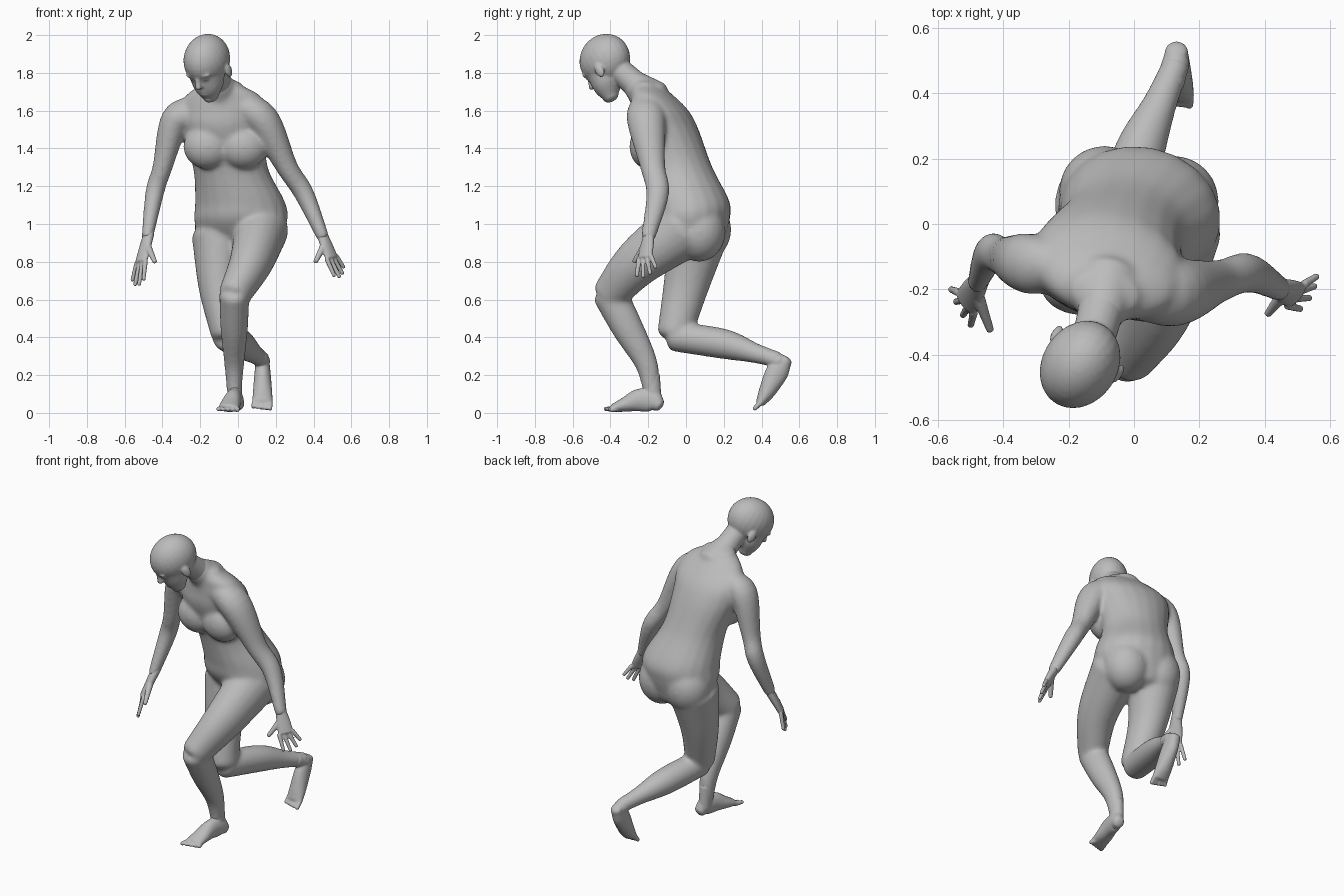
import bpy
import bmesh
import math
from mathutils import Matrix, Vector

if "Cube" in bpy.data.objects:
    bpy.data.objects.remove(bpy.data.objects["Cube"], do_unlink=True)

SIDES = 20
X_AXIS = Vector((1, 0, 0))
Z_AXIS = Vector((0, 0, 1))
DOME = [math.radians(angle) for angle in (30, 60, 80)]


def make_material(name, color):
    material = bpy.data.materials.new(name)
    material.use_nodes = True
    material.diffuse_color = color
    shader = material.node_tree.nodes["Principled BSDF"]
    shader.inputs["Base Color"].default_value = color
    return material


def spline(sections, steps=6):
    """Add in-between sections by Catmull-Rom interpolation."""
    rows = [Vector(section) for section in sections]
    rows = [rows[0] * 2 - rows[1], *rows, rows[-1] * 2 - rows[-2]]
    result = []
    for before, start, end, after in zip(rows, rows[1:], rows[2:], rows[3:]):
        slope_in, slope_out = (end - before) / 2, (after - start) / 2
        for step in range(steps):
            t = step / steps
            blend = t * t * (3 - 2 * t)
            result.append(start.lerp(end, blend)
                          + slope_in * (t * (1 - t) ** 2) - slope_out * (t * t * (1 - t)))
    return result + [rows[-2]]


def tube(bm, sections, side=X_AXIS, axis=None, flat=1.0, matrix=Matrix()):
    """Loft through (x, y, z, half width, optional half depth), with domed ends."""
    rows = spline([(*section, section[3] * flat)[:5] for section in sections])
    frames = []
    for i, row in enumerate(rows):
        before, after = rows[max(i - 1, 0)], rows[min(i + 1, len(rows) - 1)]
        tangent = axis or (after.xyz - before.xyz).normalized()
        frames.append((row.xyz, row[3], row[4], tangent))

    def dome(frame, direction):
        center, width, depth, tangent = frame
        height = direction * min(width, depth) / 2
        return [(center + tangent * height * math.sin(angle), width * math.cos(angle),
                 depth * math.cos(angle), tangent) for angle in DOME]

    frames = dome(frames[0], -1)[::-1] + frames + dome(frames[-1], 1)
    loops = []
    for center, width, depth, tangent in frames:
        across = (side - tangent * side.dot(tangent)).normalized()
        outward = tangent.cross(across)
        loop = []
        for k in range(SIDES):
            angle = math.tau * k / SIDES
            point = center + across * width * math.cos(angle) + outward * depth * math.sin(angle)
            loop.append(bm.verts.new(matrix @ point))
        loops.append(loop)
    for low, high in zip(loops, loops[1:]):
        for k in range(SIDES):
            bm.faces.new((low[k - 1], low[k], high[k], high[k - 1]))
    bm.faces.new(loops[0][::-1])
    bm.faces.new(loops[-1])


def ellipsoid(bm, center, radii, matrix=Matrix()):
    place = matrix @ Matrix.Translation(center) @ Matrix.Diagonal((*radii, 1))
    bmesh.ops.create_uvsphere(bm, u_segments=24, v_segments=16, radius=1, matrix=place)


def digits(bm, bases, tips, count, radius, bulge):
    """Fan fingers or toes from a knuckle line; the middle ones reach further."""
    first, last = map(Vector, bases)
    first_tip, last_tip = map(Vector, tips)
    for i in range(count):
        t = i / (count - 1)
        base, tip = first.lerp(last, t), first_tip.lerp(last_tip, t)
        tip += (tip - base) * bulge * math.sin(math.pi * t)
        tube(bm, [(*base, radius), (*tip, radius * 0.8)], side=last - first)


def skin(name, bm, voxel, smoothing):
    """Fuse overlapping volumes into one smooth skin."""
    mesh = bpy.data.meshes.new(name)
    bmesh.ops.recalc_face_normals(bm, faces=bm.faces)
    bm.to_mesh(mesh)
    bm.free()
    obj = bpy.data.objects.new(name, mesh)
    bpy.context.collection.objects.link(obj)
    bpy.context.view_layer.objects.active = obj
    remesh = obj.modifiers.new("fuse", 'REMESH')
    remesh.mode = 'VOXEL'
    remesh.voxel_size = voxel
    relax = obj.modifiers.new("relax", 'SMOOTH')
    relax.iterations = smoothing
    for modifier in ("fuse", "relax"):
        bpy.ops.object.modifier_apply(modifier=modifier)
    obj.data.materials.clear()
    obj.data.materials.append(clay)
    obj.data.shade_smooth()


def hand(name, wrist, knuckles, tips, thumb):
    bm = bmesh.new()
    wrist, thumb = Vector(wrist), Vector(thumb)
    index, little = map(Vector, knuckles)
    middle = index.lerp(little, 0.5)
    across = index - little
    tube(bm, [(*wrist.lerp(middle, -0.3), .03, .028), (*wrist.lerp(middle, 0.4), .042, .024),
              (*middle, .046, .02)], side=across)
    digits(bm, knuckles, tips, 4, 0.013, 0.3)
    root = wrist.lerp(index, 0.25)
    tube(bm, [(*root, 0.021), (*thumb, 0.012)], side=across)
    skin(name, bm, 0.005, 3)


def foot(name, ankle, sections, bases, tips):
    bm = bmesh.new()
    tube(bm, ankle)
    tube(bm, sections)
    digits(bm, bases, tips, 5, 0.015, 0)
    skin(name, bm, 0.006, 6)


clay = make_material("grey clay", (0.5, 0.5, 0.5, 1))

# Torso in level slices, turned to its right, then base of the neck
body = bmesh.new()
turned = Matrix.Rotation(math.radians(-11), 3, 'Z') @ X_AXIS
tube(body, [(0, .06, .9, .21, .14), (.015, .03, 1.02, .25, .2), (.01, .02, 1.12, .24, .21),
            (-.04, -.04, 1.3, .2, .18), (-.08, -.11, 1.5, .23, .175), (-.08, -.14, 1.6, .24, .15),
            (-.08, -.18, 1.68, .2, .11), (-.09, -.21, 1.73, .12, .08)],
     side=turned, axis=Z_AXIS)
tube(body, [(-.08, -.18, 1.66, .11), (-.1, -.28, 1.75, .07)])

# Chest and buttocks
for center in ((.03, -.2, 1.41), (-.16, -.18, 1.41)):
    ellipsoid(body, center, (.13, .1, .12))
for center in ((.12, .07, .96), (-.09, .1, .97)):
    ellipsoid(body, center, (.14, .14, .16))

# Right and left arms, starting deep inside the shoulders
tube(body, [(-.22, -.14, 1.59, .08), (-.33, -.12, 1.55, .08), (-.4, -.1, 1.3, .053),
            (-.44, -.09, 1.17, .05), (-.48, -.18, .93, .032)], flat=1.15)
tube(body, [(0, -.2, 1.62, .08), (.13, -.21, 1.55, .09), (.26, -.175, 1.3, .058),
            (.35, -.15, 1.16, .053), (.45, -.2, .93, .034)], flat=1.15)

# Left thigh and shin, stepping forward
tube(body, [(.125, -.01, .98, .145), (.07, -.25, .8, .115), (-.02, -.405, .625, .085)], flat=1.12)
tube(body, [(-.02, -.405, .63, .08), (-.02, -.31, .45, .073), (-.02, -.21, .26, .053),
            (-.02, -.18, .1, .038)], flat=1.15)

# Right thigh and shin, trailing with the knee bent
tube(body, [(-.1, .06, .93, .145), (-.1, 0, .67, .11), (-.06, -.06, .42, .085)], flat=1.1)
tube(body, [(-.06, -.06, .405, .08), (.01, .2, .365, .08), (.08, .37, .315, .053),
            (.13, .49, .28, .043)])
skin("body", body, 0.01, 18)

# Head, turned to its right and bowed, on its neck
pose = (Matrix.Translation((-.165, -.43, 1.87))
        @ Matrix.Rotation(math.radians(-33), 4, 'Z')
        @ Matrix.Rotation(math.radians(34), 4, 'X'))
head = bmesh.new()
tube(head, [(-.085, -.2, 1.68, .085), (-.105, -.28, 1.75, .07), (-.13, -.37, 1.83, .066)])
ellipsoid(head, (0, 0, 0), (.116, .145, .133), pose)
tube(head, [(0, -.02, 0, .107), (0, -.04, -.07, .094), (0, -.055, -.13, .079),
            (0, -.075, -.19, .04)], axis=-Z_AXIS, matrix=pose)

# Nose, lips and chin
tube(head, [(0, -.13, -.02, .011), (0, -.15, -.08, .018)], matrix=pose)
for height in (-.121, -.139):
    ellipsoid(head, (0, -.123, height), (.028, .014, .009), pose)
ellipsoid(head, (0, -.105, -.18), (.026, .018, .02), pose)

# Brows, eyes and ears
for x in (-.04, .04):
    ellipsoid(head, (x, -.121, -.018), (.034, .016, .012), pose)
    ellipsoid(head, (x, -.118, -.043), (.018, .014, .01), pose)
    ellipsoid(head, (x * 2.8, 0, -.07), (.014, .026, .04), pose)
skin("head", head, 0.007, 5)

# Hands hang open: knuckles and tips run from index to little finger
hand("right_hand", (-.48, -.185, .92), ((-.49, -.27, .805), (-.535, -.21, .795)),
     ((-.5, -.31, .705), (-.56, -.2, .7)), (-.44, -.325, .8))
hand("left_hand", (.455, -.2, .92), ((.47, -.25, .815), (.52, -.185, .83)),
     ((.51, -.26, .725), (.56, -.16, .77)), (.41, -.275, .8))

# Feet run from heel to ball, toes from big to little
foot("left_foot", [(-.02, -.185, .2, .04, .047), (-.015, -.175, .06, .037, .047)],
     [(0, -.14, .042, .034, .036), (-.01, -.18, .065, .04, .06),
      (-.025, -.25, .067, .045, .06), (-.04, -.32, .045, .053, .04),
      (-.05, -.385, .026, .055, .022)],
     ((-.09, -.38, .024), (-.01, -.37, .02)), ((-.105, -.43, .02), (0, -.4, .017)))
foot("right_foot", [(.11, .43, .297, .044), (.13, .5, .27, .042)],
     [(.13, .53, .28, .035), (.13, .485, .22, .042, .06),
      (.13, .43, .115, .051, .045), (.13, .395, .055, .054, .026)],
     ((.17, .395, .055), (.09, .4, .065)), ((.17, .36, .02), (.08, .375, .03)))
